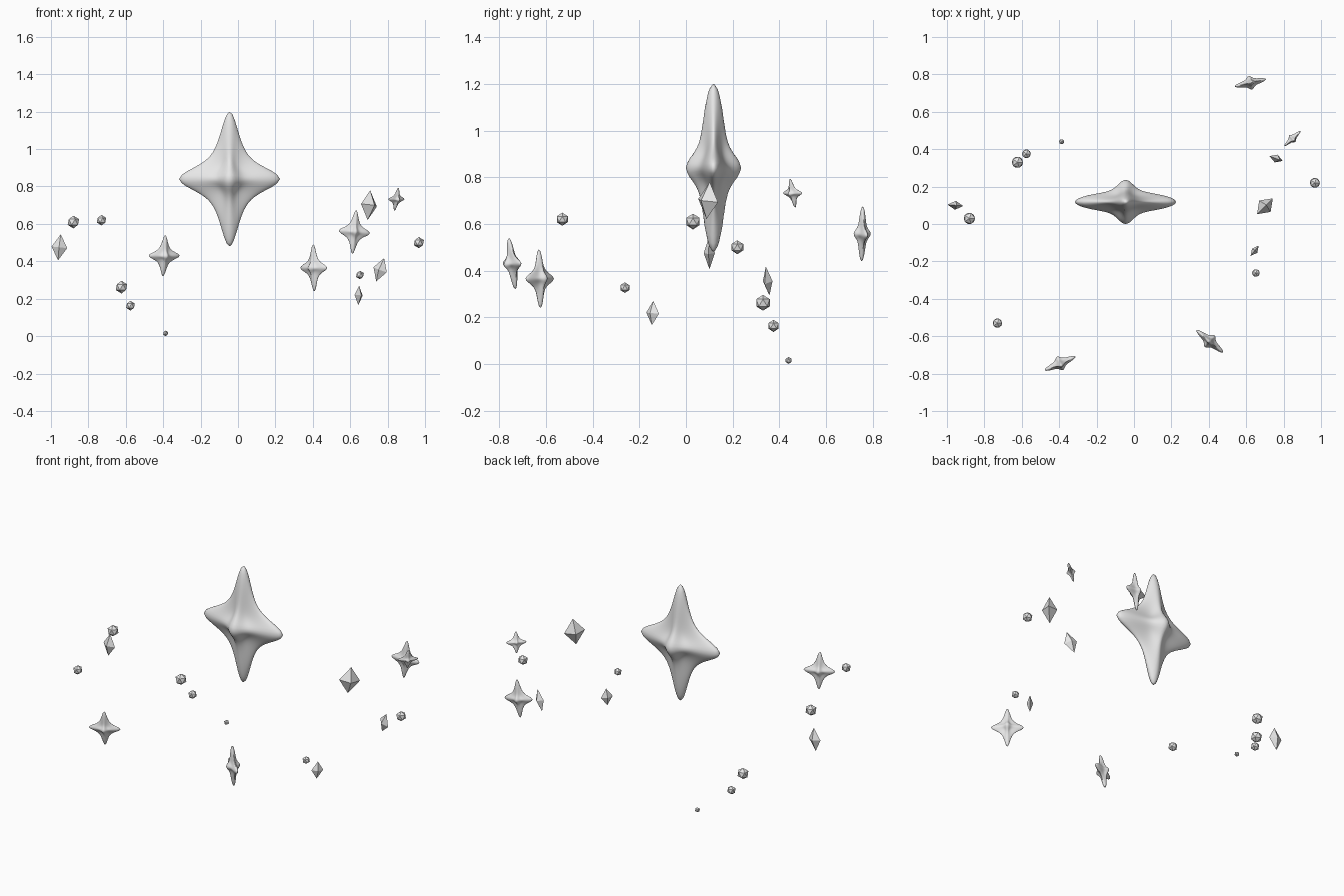
import bpy, bmesh
from math import radians
from mathutils import Matrix, Vector, Euler

cube = bpy.data.objects.get("Cube")
if cube:
    bpy.data.objects.remove(cube, do_unlink=True)

GREY = (0.8, 0.8, 0.8, 1)
mat = bpy.data.materials.new("pale_grey")
mat.use_nodes = True
mat.diffuse_color = GREY
mat.node_tree.nodes["Principled BSDF"].inputs["Base Color"].default_value = GREY


def finish(name, bm, loc, scale=(1, 1, 1), tilt=(0, 0, 0), smooth=False):
    """Place a shape and turn it into an object."""
    rot = Euler([radians(a) for a in tilt]).to_matrix().to_4x4()
    bm.transform(rot @ Matrix.Diagonal((*scale, 1)))
    bmesh.ops.recalc_face_normals(bm, faces=bm.faces)
    for f in bm.faces:
        f.smooth = smooth
    me = bpy.data.meshes.new(name)
    bm.to_mesh(me)
    bm.free()
    me.materials.append(mat)
    ob = bpy.data.objects.new(name, me)
    ob.location = loc
    bpy.context.collection.objects.link(ob)


def pull(d, power, soft):
    """Softened distance along one axis, equal to 1 at the tip."""
    g = lambda t: (t * t + soft * soft) ** (power / 2) - soft ** power
    return g(d) / g(1)


def star(name, loc, width, height, tilt=(0, 0, 0)):
    """Puffed four-pointed star with rounded tips."""
    bm = bmesh.new()
    bmesh.ops.create_icosphere(bm, subdivisions=5, radius=1)
    for v in bm.verts:
        d = v.co.normalized()
        total = pull(d.x, 0.6, 0.12) + pull(d.z, 0.6, 0.12) + pull(d.y, 1.2, 0.35)
        v.co = d * total ** (-1 / 0.6)
    finish(name, bm, loc, (width, width * 0.44, height), tilt, True)


def diamond(name, loc, width, depth, height, tilt):
    """Faceted eight-sided crystal."""
    bm = bmesh.new()
    ring = [bm.verts.new(p) for p in ((1, 0, 0), (0, 1, 0), (-1, 0, 0), (0, -1, 0))]
    for z in (1, -1):
        tip = bm.verts.new((0, 0, z))
        for i in range(4):
            bm.faces.new((ring[i], ring[(i + 1) % 4], tip))
    finish(name, bm, loc, (width, depth, height), tilt)


def bead(name, loc, radius):
    """Twenty-sided bead."""
    bm = bmesh.new()
    bmesh.ops.create_icosphere(bm, subdivisions=1, radius=radius)
    finish(name, bm, loc)


# Stars
star("large_star", (-0.045, 0.118, 0.84), 0.27, 0.36)
star("front_right_star", (-0.395, -0.745, 0.43), 0.09, 0.11, (8, 0, 24))
star("front_left_star", (0.405, -0.627, 0.365), 0.092, 0.125, (2, 0, -40))
star("back_left_star", (0.622, 0.755, 0.557), 0.085, 0.117, (0, 5, 13))
star("small_left_star", (0.847, 0.457, 0.732), 0.058, 0.063, (14, 0, 43))

# Diamonds
diamond("right_diamond", (-0.955, 0.1, 0.475), 0.042, 0.024, 0.07, (0, 6, -5))
diamond("high_left_diamond", (0.7, 0.095, 0.7), 0.06, 0.043, 0.08, (0, 7, 45))
diamond("low_left_diamond", (0.76, 0.35, 0.355), 0.04, 0.022, 0.066, (0, 20, -20))
diamond("tiny_left_diamond", (0.645, -0.143, 0.218), 0.035, 0.018, 0.052, (0, 4, 52))

# Beads
BEADS = [
    ((-0.88, 0.03, 0.61), 0.034), ((-0.73, -0.53, 0.62), 0.028),
    ((-0.623, 0.33, 0.262), 0.034), ((-0.575, 0.375, 0.163), 0.026),
    ((-0.387, 0.44, 0.015), 0.015), ((0.652, -0.262, 0.327), 0.023),
    ((0.967, 0.22, 0.5), 0.03),
]
for i, (loc, radius) in enumerate(BEADS):
    bead(f"bead_{i + 1}", loc, radius)
